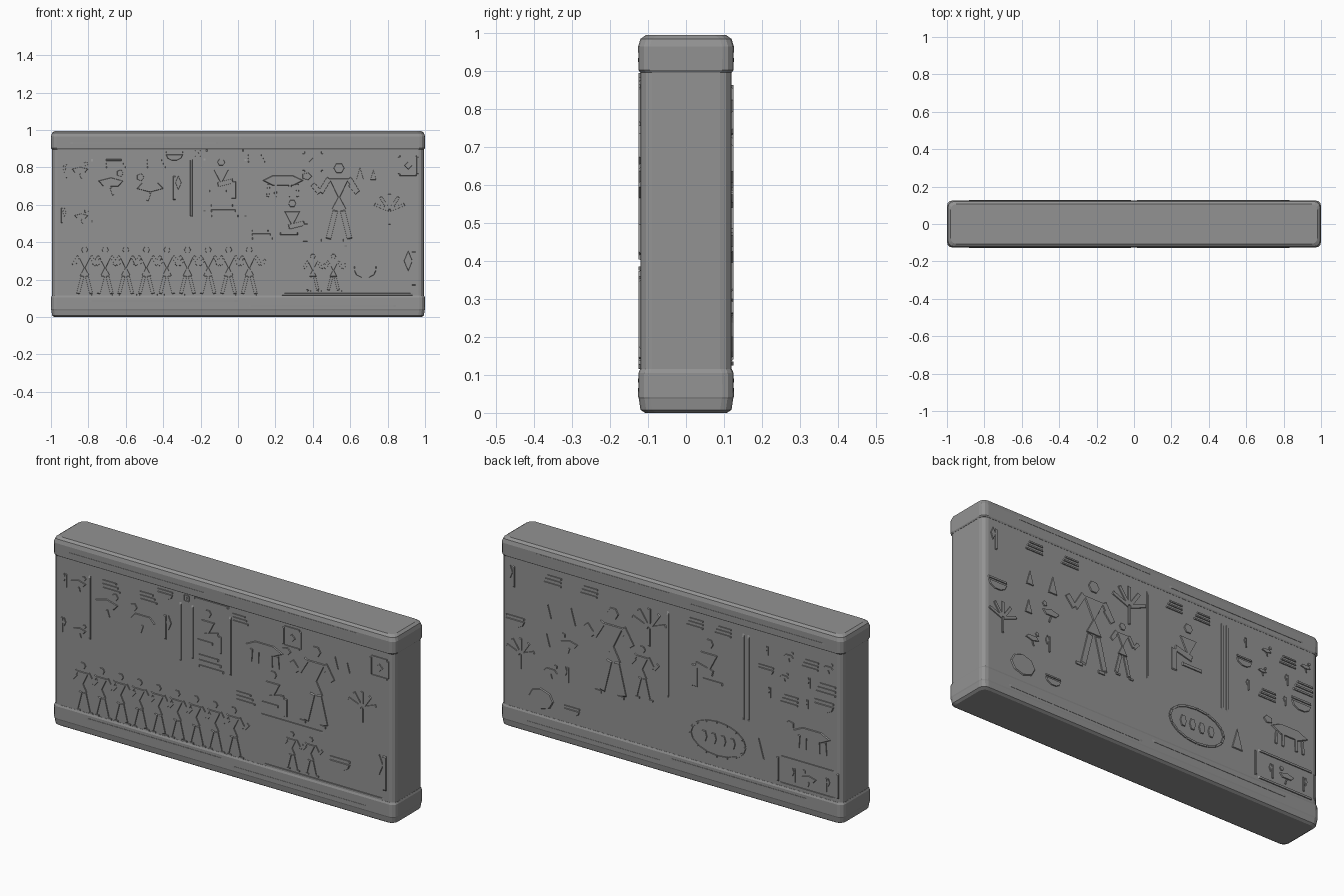
import bpy, bmesh, math, random

if "Cube" in bpy.data.objects:
    bpy.data.objects.remove(bpy.data.objects["Cube"])

random.seed(4)
FACE = 0.119      # panel half thickness
RISE = 0.006      # relief height

# Dark grey stone
STONE = bpy.data.materials.new("dark_stone")
STONE.diffuse_color = (.29, .29, .29, 1)
STONE.use_nodes = True
STONE.node_tree.nodes["Principled BSDF"].inputs["Base Color"].default_value = STONE.diffuse_color


def finish(name, bm):
    bmesh.ops.recalc_face_normals(bm, faces=bm.faces)
    me = bpy.data.meshes.new(name)
    bm.to_mesh(me)
    bm.free()
    me.materials.append(STONE)
    ob = bpy.data.objects.new(name, me)
    bpy.context.collection.objects.link(ob)


def slab(name, levels, corner=0.03):
    """Stack of rounded rectangles; levels = (z, inset)."""
    bm, rings = bmesh.new(), []
    for z, inset in levels:
        ring = []
        for k, (sx, sy) in enumerate([(1, 1), (-1, 1), (-1, -1), (1, -1)]):
            for i in range(4):
                a = math.radians(90 * k + 30 * i)
                ring.append(bm.verts.new((sx * (1 - inset - corner) + corner * math.cos(a),
                                          sy * (0.126 - inset - corner) + corner * math.sin(a), z)))
        rings.append(ring)
    for r0, r1 in zip(rings, rings[1:]):
        for i in range(len(r0)):
            j = (i + 1) % len(r0)
            bm.faces.new((r0[i], r0[j], r1[j], r1[i]))
    bm.faces.new(rings[0])
    bm.faces.new(rings[-1])
    finish(name, bm)


class Relief:
    """Collects low chamfered plates on the front (side -1) or back (side 1)."""

    def __init__(self, name, side, base=FACE, rise=RISE):
        self.name, self.side, self.base, self.rise, self.bm = name, side, base, rise, bmesh.new()

    def plate(self, pts):
        n = len(pts)
        cx, cz = sum(p[0] for p in pts) / n, sum(p[1] for p in pts) / n
        new = self.bm.verts.new
        lo = [new((x, self.side * (self.base - RISE), z)) for x, z in pts]
        hi = [new((cx + (x - cx) * .85, self.side * (self.base + self.rise), cz + (z - cz) * .85)) for x, z in pts]
        for i in range(n):
            j = (i + 1) % n
            self.bm.faces.new((lo[i], lo[j], hi[j], hi[i]))
        self.bm.faces.new(lo)
        self.bm.faces.new(hi)

    def stroke(self, x0, z0, x1, z1, w=.012):
        d = math.hypot(x1 - x0, z1 - z0)
        nx, nz = (z0 - z1) / d * w / 2, (x1 - x0) / d * w / 2
        self.plate([(x0 + nx, z0 + nz), (x0 - nx, z0 - nz), (x1 - nx, z1 - nz), (x1 + nx, z1 + nz)])

    def blob(self, x, z, w, h, n=6, turn=0, arc=math.tau):
        self.plate([(x + w / 2 * math.cos(turn + arc * i / n), z + h / 2 * math.sin(turn + arc * i / n))
                    for i in range(n + (arc < 6))])

    # Motifs: (x, z) is the middle of the base, s the height
    def man(self, x, z, s, f=1):
        w = s * .07
        self.blob(x, z + s * .92, s * .15, s * .15)
        self.blob(x, z + s * .7, s * .32, s * .38, 3, -math.pi / 2)
        self.blob(x, z + s * .45, s * .24, s * .26, 3, math.pi / 2)
        for d in (-1, 1):
            foot = x + d * s * .14
            self.stroke(x + d * s * .04, z + s * .4, foot, z, w)
            self.stroke(foot, z, foot + f * s * .09, z, w / 2)
            elbow = x + d * s * .24
            self.stroke(x + d * s * .12, z + s * .8, elbow, z + s * .6, w)
            self.stroke(elbow, z + s * .6, elbow + f * s * .1, z + s * .72, w)

    def seated(self, x, z, s, f=1):
        w = s * .12
        self.blob(x, z + s * .9, s * .2, s * .2)
        self.blob(x, z + s * .6, s * .45, s * .5, 3, -math.pi / 2)
        self.stroke(x - f * s * .1, z + s * .35, x + f * s * .3, z + s * .45, w)
        self.stroke(x + f * s * .3, z + s * .45, x + f * s * .3, z, w)
        self.stroke(x - f * s * .3, z + s * .2, x + f * s * .15, z + s * .2, w / 2)

    def bird(self, x, z, s, f=1):
        self.blob(x, z + s * .5, s * 1.1, s * .4, 5, f * .3)
        self.blob(x + f * s * .35, z + s * .85, s * .3, s * .3, 5)
        self.stroke(x, z + s * .3, x + f * s * .1, z, s * .08)

    def bull(self, x, z, s, f=1):
        self.blob(x, z + s * .6, s * 1.6, s * .45)
        self.blob(x + f * s * .85, z + s * .75, s * .4, s * .3, 5)
        for i in (-2, -1, 1, 2):
            self.stroke(x + i * s * .25, z + s * .5, x + i * s * .27, z, s * .1)

    def plant(self, x, z, s, f=1):
        self.stroke(x, z, x, z + s * .5, s * .06)
        for i in range(-2, 3):
            a = i * .6
            self.stroke(x, z + s * .45, x + s * .5 * math.sin(a), z + s * (.45 + .5 * math.cos(a)), s * .09)

    def bowl(self, x, z, s, f=1):
        self.blob(x, z + s * .8, s * 2, s * 1.4, 5, math.pi, math.pi)
        self.stroke(x - s, z + s, x + s, z + s, s * .18)

    def lines(self, x, z, s, f=1):
        for i in range(3):
            self.stroke(x - s, z + i * s * .35, x + s * (1 - i * .2), z + i * s * .35, s * .16)

    def reed(self, x, z, s, f=1):
        self.stroke(x, z, x, z + s, s * .1)
        self.blob(x + f * s * .15, z + s * .7, s * .25, s * .6, 4)

    def frame(self, x, z, s, f=1):
        for d in (-1, 1):
            self.stroke(x + d * s / 2, z, x + d * s / 2, z + s, s * .1)
            self.stroke(x - s / 2, z + s * (d + 1) / 2, x + s / 2, z + s * (d + 1) / 2, s * .1)
        self.blob(x, z + s / 2, s * .45, s * .45, 4)

    def cone(self, x, z, s, f=1):
        self.blob(x, z + s / 3, s * .6, s * 1.2, 3, math.pi / 2)

    def scatter(self, kinds, xs, zs, s):
        """Rows of small signs with a little seeded wobble."""
        for x in xs:
            for z in zs:
                getattr(self, random.choice(kinds))(x + random.uniform(-.02, .02), z, s * random.uniform(.8, 1.1),
                                                    random.choice((-1, 1)))

    def done(self):
        finish(self.name, self.bm)


# Core block and the two thicker bands
slab("panel", [(.1, .006), (.92, .006)])
slab("lower_band", [(0, .018), (.008, .006), (.036, .002), (.042, 0), (.105, .001), (.115, .005)])
slab("upper_band", [(.897, .005), (.903, .001), (.965, 0), (.985, .006), (.995, .02)])

# Front dividers and ground lines
r = Relief("front_dividers", -1)
for x, z in [(-.78, .49), (-.25, .52), (-.18, .55), (.04, .52)]:
    r.stroke(x, z, x, .86)
r.stroke(-.18, .89, .04, .89)
r.stroke(.2, .122, .97, .122)
r.stroke(.2, .38, .6, .38)
r.done()

# Front marching row along the lower left
r = Relief("front_procession", -1)
for i in range(9):
    r.man(-.82 + .11 * i, .12, .26)
r.done()

# Front large scene on the right
r = Relief("front_scene", -1)
r.man(.54, .41, .42, -1)
r.seated(.29, .4, .23)
r.bull(.24, .64, .15)
for x in (.4, .51):
    r.man(x, .14, .2)
r.bowl(.68, .2, .065)
r.plant(.81, .49, .18)
r.frame(.4, .78, .1)
r.frame(.91, .76, .1)
r.lines(.1, .83, .05)
r.lines(.13, .42, .06)
r.scatter(["cone", "bird"], (.66, .74), (.73,), .08)
r.reed(.94, .16, .2, -1)
r.done()

# Front signs on the upper left
r = Relief("front_signs", -1)
r.scatter(["reed", "bird"], (-.93, -.85), (.5, .74), .09)
r.bird(-.68, .65, .14)
r.bird(-.47, .62, .15, -1)
r.reed(-.34, .62, .14)
r.bowl(-.34, .83, .05)
r.scatter(["lines"], (-.45, -.64), (.8,), .06)
r.frame(-.215, .86, .03)
r.seated(-.09, .63, .22)
r.lines(-.07, .54, .08)
r.done()

# Back dividers and offering box
r = Relief("back_dividers", 1)
for x in (.02, -.42, -.45):
    r.stroke(x, .38, x, .88)
for z in (.13, .27):
    r.stroke(-.62, z, -.97, z)
for x in (-.62, -.97):
    r.stroke(x, .13, x, .27)
r.scatter(["bird", "reed"], (-.7, -.8, -.89), (.15,), .09)
r.done()

# Back oval ring enclosing small signs
r = Relief("back_oval_ring", 1)
ring = [(-.27 + .16 * math.cos(t), .26 + .09 * math.sin(t)) for t in [math.tau * i / 16 for i in range(16)]]
for p, q in zip(ring, ring[1:] + ring[:1]):
    r.stroke(*p, *q)
for i in range(4):
    r.blob(-.19 - .055 * i, .26, .04, .07)
r.done()

# Back figures
r = Relief("back_scene", 1)
r.man(.34, .33, .47)
r.man(.17, .36, .28, -1)
r.plant(.13, .64, .22)
r.seated(-.22, .5, .28)
r.bull(-.82, .34, .15)
r.cone(-.51, .22, .13)
r.plant(.88, .32, .18)
r.bowl(.58, .15, .05)
r.blob(.76, .2, .16, .12, 8)
r.bowl(.91, .53, .06)
r.done()

# Back small signs
r = Relief("back_signs", 1)
r.scatter(["reed", "bird", "lines", "bowl"], [-.56 - .115 * i for i in range(4)], (.56, .67, .78), .06)
r.scatter(["bird", "reed", "cone"], (.6, .72), (.32, .48, .63), .1)
r.scatter(["lines"], (-.15, -.3, .5, .68), (.82,), .06)
r.reed(.92, .74, .12)
r.done()

# Shallow seams along both bands
for name, side in (("front_band_seams", -1), ("back_band_seams", 1)):
    r = Relief(name, side, .125, .002)
    for x, z in [(-.5, .93), (.4, .955), (-.4, .085), (.45, .06)]:
        r.stroke(x - .45, z, x + .45, z)
    r.done()
